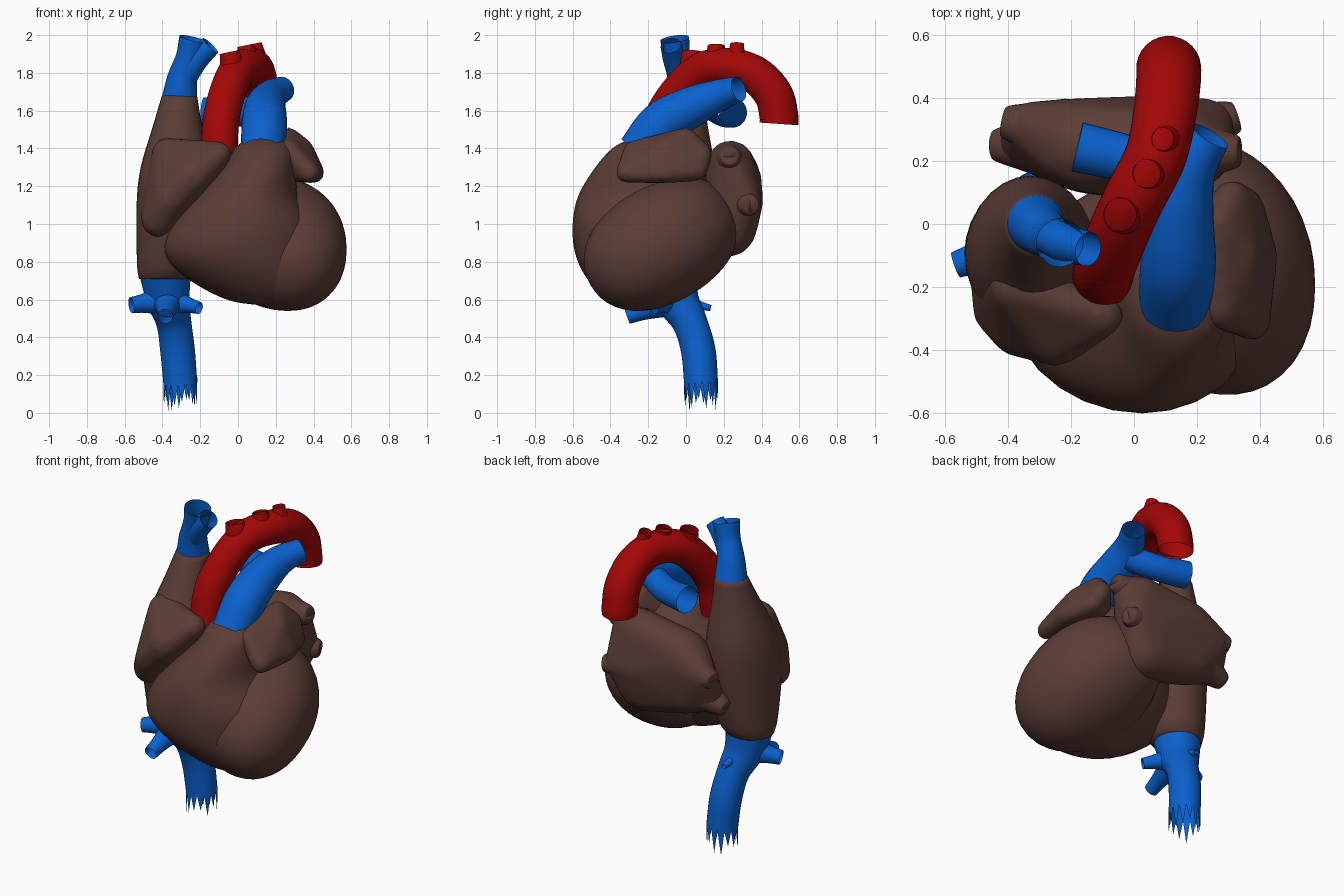
import bpy, bmesh, math, random
from mathutils import Vector, Quaternion

random.seed(4)
if "Cube" in bpy.data.objects:
    bpy.data.objects.remove(bpy.data.objects["Cube"])


def material(name, rgb):
    m = bpy.data.materials.new(name)
    m.use_nodes = True
    m.diffuse_color = (*rgb, 1)
    bsdf = m.node_tree.nodes["Principled BSDF"]
    bsdf.inputs["Base Color"].default_value = (*rgb, 1)
    bsdf.inputs["Roughness"].default_value = 0.6
    return m


BROWN = material("muscle brown", (0.107, 0.047, 0.037))
BLUE = material("vein blue", (0.003, 0.12, 0.62))
RED = material("artery red", (0.37, 0.002, 0.002))
SEG = 28


def finish(bm, name, mat):
    bmesh.ops.recalc_face_normals(bm, faces=bm.faces)
    for f in bm.faces:
        f.smooth = True
    me = bpy.data.meshes.new(name)
    bm.to_mesh(me)
    bm.free()
    me.materials.append(mat)
    ob = bpy.data.objects.new(name, me)
    bpy.context.collection.objects.link(ob)
    return ob


def spline(keys, steps=5):
    """Catmull-Rom through tuples of any length."""
    k = [Vector(p) for p in keys]
    k = [2 * k[0] - k[1]] + k + [2 * k[-1] - k[-2]]
    out = []
    for i in range(1, len(k) - 2):
        a, b, c, d = k[i - 1:i + 3]
        for s in range(steps):
            t = s / steps
            out.append(0.5 * (2 * b + (c - a) * t + (2 * a - 5 * b + 4 * c - d) * t * t
                              + (3 * b - a - 3 * c + d) * t ** 3))
    return out + [k[-2]]


def skin(rings, caps):
    """Bridge rings of points into a surface."""
    bm = bmesh.new()
    vs = [[bm.verts.new(p) for p in r] for r in rings]
    for a, b in zip(vs, vs[1:]):
        for i in range(SEG):
            j = (i + 1) % SEG
            bm.faces.new((a[i], a[j], b[j], b[i]))
    if caps:
        bm.faces.new(vs[0])
        bm.faces.new(vs[-1])
    return bm


ANGLES = [2 * math.pi * i / SEG for i in range(SEG)]


def stack(name, keys, mat):
    """Chamber from level ellipses: z, centre x, centre y, radius x, radius y."""
    rings = [[(x + rx * math.cos(a), y + ry * math.sin(a), z) for a in ANGLES]
             for z, x, y, rx, ry in spline(keys)]
    return finish(skin(rings, True), name, mat)


def vessel(name, keys, mat, frayed=False):
    """Open tube along a path: x, y, z, radius."""
    pts = spline(keys)
    pos = [p.to_3d() for p in pts]
    rings, q, last = [], Quaternion(), Vector((0, 0, 1))
    for i, p in enumerate(pos):
        t = (pos[min(i + 1, len(pos) - 1)] - pos[max(i - 1, 0)]).normalized()
        q = last.rotation_difference(t) @ q
        last = t
        r = pts[i][3]
        rings.append([p + q @ Vector((r * math.cos(a), r * math.sin(a), 0)) for a in ANGLES])
    if frayed:
        rings.append([v + Vector((0, 0, -random.uniform(0.08, 0.15) if i % 2
                                  else random.uniform(0, 0.03)))
                      for i, v in enumerate(rings[-1])])
    return finish(skin(rings, False), name, mat)


def hull(name, balls, mat):
    """Soft lobe wrapped around spheres: x, y, z, radius."""
    bm = bmesh.new()
    for x, y, z, r in balls:
        new = bmesh.ops.create_icosphere(bm, subdivisions=2, radius=r)["verts"]
        bmesh.ops.translate(bm, verts=new, vec=(x, y, z))
    res = bmesh.ops.convex_hull(bm, input=bm.verts)
    junk = {g for g in res["geom_interior"] + res["geom_unused"]
            if isinstance(g, bmesh.types.BMVert)}
    bmesh.ops.delete(bm, geom=list(junk), context='VERTS')
    ob = finish(bm, name, mat)
    rm = ob.modifiers.new("even_mesh", 'REMESH')
    rm.mode, rm.voxel_size, rm.use_smooth_shade = 'VOXEL', 0.018, True
    sm = ob.modifiers.new("soften", 'SMOOTH')
    sm.factor, sm.iterations = 0.5, 10
    return ob


# Left ventricle: slightly boxy, tilted and skewed ellipsoid
bm = bmesh.new()
bmesh.ops.create_uvsphere(bm, u_segments=40, v_segments=24, radius=1)
tilt = Quaternion((1, 0, 0), math.radians(31))
for v in bm.verts:
    n = sum(abs(c) ** 2.15 for c in v.co) ** (1 / 2.15)
    c = v.co / n
    skew = Vector((0, -0.065 * c.x, -0.03 * c.x))
    v.co = (tilt @ Vector((c.x * 0.35, c.y * 0.427, c.z * 0.311)) + skew
            + Vector((0.225, -0.13, 0.895)))
finish(bm, "left_ventricle", BROWN)

# Right ventricle and right atrium
stack("right_ventricle", [
    (0.565, 0.22, -0.24, 0.06, 0.06), (0.60, 0.17, -0.27, 0.23, 0.15),
    (0.72, 0.08, -0.26, 0.36, 0.27), (0.85, 0.02, -0.25, 0.41, 0.338),
    (1.0, 0.03, -0.23, 0.38, 0.37), (1.15, 0.05, -0.21, 0.27, 0.36),
    (1.3, 0.115, -0.2, 0.195, 0.28), (1.4, 0.14, -0.21, 0.16, 0.18),
    (1.45, 0.14, -0.2, 0.09, 0.1)], BROWN)
stack("right_atrium", [
    (0.71, -0.385, -0.08, 0.14, 0.135), (0.8, -0.365, -0.085, 0.17, 0.18),
    (1.1, -0.33, -0.095, 0.207, 0.24), (1.3, -0.33, -0.075, 0.185, 0.225),
    (1.52, -0.32, -0.03, 0.13, 0.145), (1.68, -0.31, 0, 0.093, 0.093)], BROWN)

# Auricles and left atrium
hull("right_auricle", [
    (-0.38, -0.2, 1.38, 0.08), (-0.1, -0.29, 1.37, 0.07), (-0.25, -0.35, 1.25, 0.105),
    (-0.43, -0.16, 1.08, 0.095), (-0.42, -0.27, 1.02, 0.095), (-0.37, -0.34, 1.12, 0.085)], BROWN)
hull("left_auricle", [
    (0.38, -0.32, 1.27, 0.055), (0.405, -0.1, 1.27, 0.055), (0.36, 0.06, 1.28, 0.055),
    (0.31, 0.09, 1.37, 0.055), (0.27, 0, 1.46, 0.055), (0.27, -0.28, 1.39, 0.055),
    (0.345, -0.1, 1.4, 0.055), (0.15, -0.1, 1.3, 0.055)], BROWN)
hull("left_atrium", [
    (0.15, 0.24, 1.32, 0.125), (0.12, 0.22, 0.98, 0.16), (-0.16, 0.25, 1.25, 0.15),
    (-0.18, 0.24, 1.03, 0.14), (0.1, 0.26, 1.12, 0.15), (-0.34, 0.315, 1.19, 0.075),
    (-0.36, 0.25, 1.02, 0.07), (0.24, 0.32, 1.12, 0.08), (0.24, 0.23, 1.34, 0.085)], BROWN)

# Pulmonary vein stubs: start, end
for i, (a, b) in enumerate([
        ((0.16, 0.23, 1.33), (0.33, 0.23, 1.36)), ((0.14, 0.28, 1.12), (0.32, 0.34, 1.1)),
        ((-0.24, 0.29, 1.2), (-0.41, 0.325, 1.18)), ((-0.27, 0.25, 1.05), (-0.44, 0.25, 0.99))]):
    a, b = Vector(a), Vector(b)
    vessel(f"pulmonary_vein_{i + 1}", [
        (*a, 0.11), (*a.lerp(b, 0.6), 0.075), (*b, 0.05),
        (*b.lerp(a, 0.03), 0.036), (*b.lerp(a, 0.4), 0.033)], BROWN)

# Aorta with three arch stubs
vessel("aorta", [
    (-0.1, -0.17, 1.35, 0.097), (-0.09, -0.13, 1.55, 0.097), (-0.05, -0.03, 1.71, 0.097),
    (0, 0.08, 1.81, 0.097), (0.07, 0.22, 1.835, 0.098), (0.1, 0.365, 1.79, 0.101),
    (0.11, 0.463, 1.685, 0.103), (0.11, 0.492, 1.57, 0.103), (0.11, 0.492, 1.53, 0.103)], RED)
for i, (x, y, z, r) in enumerate([(-0.045, 0.03, 1.91, 0.053), (0.04, 0.16, 1.945, 0.045),
                                  (0.09, 0.27, 1.955, 0.036)]):
    vessel(f"arch_branch_{i + 1}", [(x + 0.02, y + 0.01, z - 0.13, r + 0.035),
                                    (x + 0.01, y, z - 0.05, r + 0.008), (x, y, z, r)], RED)

# Pulmonary trunk and its right branch
vessel("pulmonary_trunk", [
    (0.13, -0.25, 1.38, 0.115), (0.14, -0.13, 1.53, 0.12), (0.145, 0.03, 1.62, 0.108),
    (0.175, 0.17, 1.68, 0.085), (0.24, 0.28, 1.715, 0.067)], BLUE)
vessel("pulmonary_right_branch", [
    (0.16, 0.13, 1.63, 0.075), (0, 0.2, 1.59, 0.075), (-0.18, 0.245, 1.59, 0.08)], BLUE)

# Upper vena cava with fork
vessel("upper_vena_cava", [
    (-0.31, 0, 1.66, 0.094), (-0.295, -0.02, 1.77, 0.08), (-0.26, -0.045, 1.88, 0.07),
    (-0.235, -0.06, 1.98, 0.077)], BLUE)
vessel("upper_vena_cava_branch", [
    (-0.28, -0.03, 1.77, 0.06), (-0.22, -0.06, 1.865, 0.06), (-0.145, -0.08, 1.945, 0.055)], BLUE)

# Lower vena cava with frayed end and side veins
vessel("lower_vena_cava", [
    (-0.385, -0.08, 0.74, 0.137), (-0.37, -0.045, 0.6, 0.115), (-0.34, 0.02, 0.48, 0.093),
    (-0.32, 0.065, 0.33, 0.092), (-0.305, 0.08, 0.155, 0.09)], BLUE, frayed=True)
for i, (x, y, z, r) in enumerate([(-0.565, -0.13, 0.57, 0.042), (-0.385, -0.31, 0.51, 0.04),
                                  (-0.205, -0.17, 0.555, 0.032), (-0.35, 0.13, 0.555, 0.016)]):
    root, tip = Vector((-0.37, -0.06, 0.6)), Vector((x, y, z))
    vessel(f"side_vein_{i + 1}", [(*root, r + 0.05), (*root.lerp(tip, 0.6), r + 0.012),
                                  (*tip, r)], BLUE)
